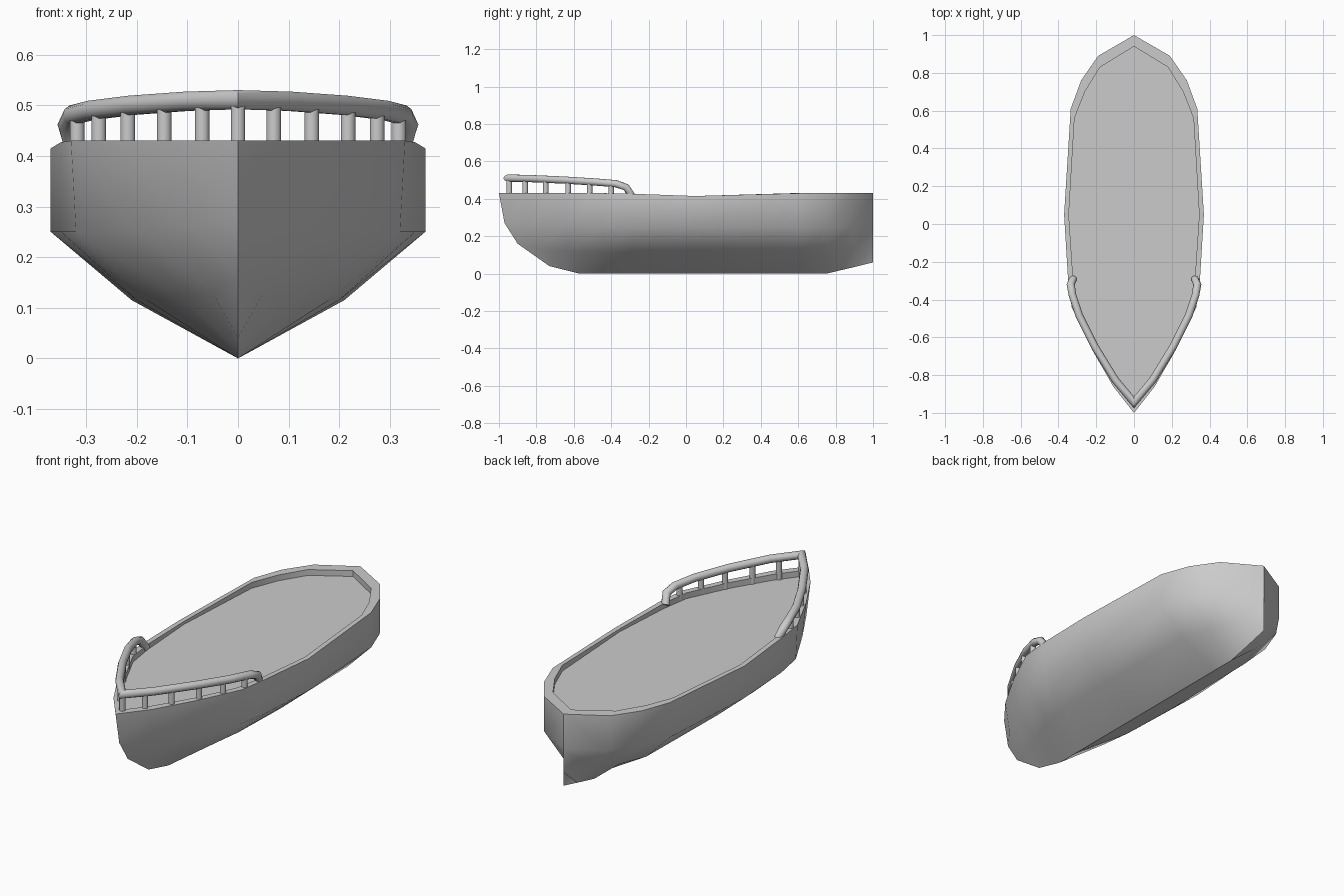
import bpy, bmesh, math
from mathutils import Vector

if "Cube" in bpy.data.objects:
    bpy.data.objects.remove(bpy.data.objects["Cube"])


def finish(name, bm, angle):
    bmesh.ops.remove_doubles(bm, verts=bm.verts, dist=0.0005)
    bmesh.ops.recalc_face_normals(bm, faces=bm.faces)
    me = bpy.data.meshes.new(name)
    bm.to_mesh(me)
    bm.free()
    ob = bpy.data.objects.new(name, me)
    bpy.context.collection.objects.link(ob)
    bpy.ops.object.select_all(action='DESELECT')
    ob.select_set(True)
    bpy.context.view_layer.objects.active = ob
    bpy.ops.object.shade_smooth_by_angle(angle=math.radians(angle))
    return ob


# Hull: half-outlines from bow to stern at each level, lofted and mirrored
ys = [-1, -.86, -.66, -.44, -.28, .05, .61, .76, .89, 1]
rim_x = [0, .11, .225, .33, .35, .37, .335, .28, .19, 0]
rim_z = [.43, .43, .43, .43, .427, .415, .43, .43, .43, .43]
rim = list(zip(rim_x, ys, rim_z))
chine = list(zip(
    [0, .10, .21, .32, .35, .37, .335, .28, .19, 0],
    [-.97, -.84, -.65] + ys[3:],
    [.27, .26, .255] + [.25] * 7))
bilge = list(zip(
    [0, .05, .115, .18, .2, .21, .2, .15, .075, 0],
    [-.9, -.78, -.62] + ys[3:],
    [.16, .13, .12, .115, .115, .115, .115, .12, .135, .13]))
keel = list(zip(
    [0] * 10,
    [-.73, -.65, -.57, -.43, -.28, .05, .61, .75, .89, 1],
    [.04, .02, 0, 0, 0, 0, 0, 0, .033, .06]))
in_x = [0, .085, .2, .3, .323, .345, .315, .26, .18, 0]
in_y = [-.94, -.83, -.64, -.43, -.28, .05, .56, .7, .83, .94]
inner = list(zip(in_x, in_y, rim_z))
deck = [(x, y, .4) for x, y in zip(in_x, in_y)]
deck_mid = [(0, y, .4) for y in in_y]
levels = [keel, bilge, chine, rim, inner, deck, deck_mid]

bm = bmesh.new()
for s in (1, -1):
    rows = [[bm.verts.new((s * x, y, z)) for x, y, z in lv] for lv in levels]
    for a, b in zip(rows, rows[1:]):
        for i in range(len(ys) - 1):
            bm.faces.new((a[i], a[i + 1], b[i + 1], b[i]))
finish("hull", bm, 50)

# Bow rail: mitred tube along a mirrored path
half = [Vector(p) for p in [
    (0, -.945, .511), (.1, -.825, .508), (.21, -.645, .50), (.29, -.485, .49),
    (.326, -.375, .481), (.335, -.32, .462), (.322, -.29, .415)]]
path = [Vector((-p.x, p.y, p.z)) for p in reversed(half[1:])] + half
R, N = .02, 10
bm = bmesh.new()
rings = []
for i, p in enumerate(path):
    a = (p - path[max(i - 1, 0)]).normalized()
    b = (path[min(i + 1, len(path) - 1)] - p).normalized()
    t = (a + b).normalized()
    side = t.cross(Vector((0, 0, 1))).normalized()
    up = side.cross(t)
    miter = 1 / max(t.dot(b if i == 0 else a), .3)
    if i != len(path) // 2:
        miter = min(miter, 1.1)
    rings.append([bm.verts.new(p + R * (side * math.cos(k * math.tau / N) * miter
                                        + up * math.sin(k * math.tau / N)))
                  for k in range(N)])
for a, b in zip(rings, rings[1:]):
    for k in range(N):
        bm.faces.new((a[k], a[(k + 1) % N], b[(k + 1) % N], b[k]))
bm.faces.new(rings[0])
bm.faces.new(rings[-1])
finish("bow_rail", bm, 50)


# Rail posts
def rail_point(y):
    for p, q in zip(half, half[1:]):
        if y <= q.y:
            return p.lerp(q, max(0, (y - p.y) / (q.y - p.y)))


bm = bmesh.new()
for y in (-.945, -.86, -.75, -.63, -.515, -.4):
    top = rail_point(y)
    for s in ((1,) if top.x < .01 else (1, -1)):
        made = bmesh.ops.create_cone(bm, cap_ends=True, segments=10,
                                     radius1=.015, radius2=.015, depth=top.z - .4)
        bmesh.ops.translate(bm, verts=made['verts'],
                            vec=(s * top.x, y, (top.z + .4) / 2))
finish("rail_posts", bm, 50)
